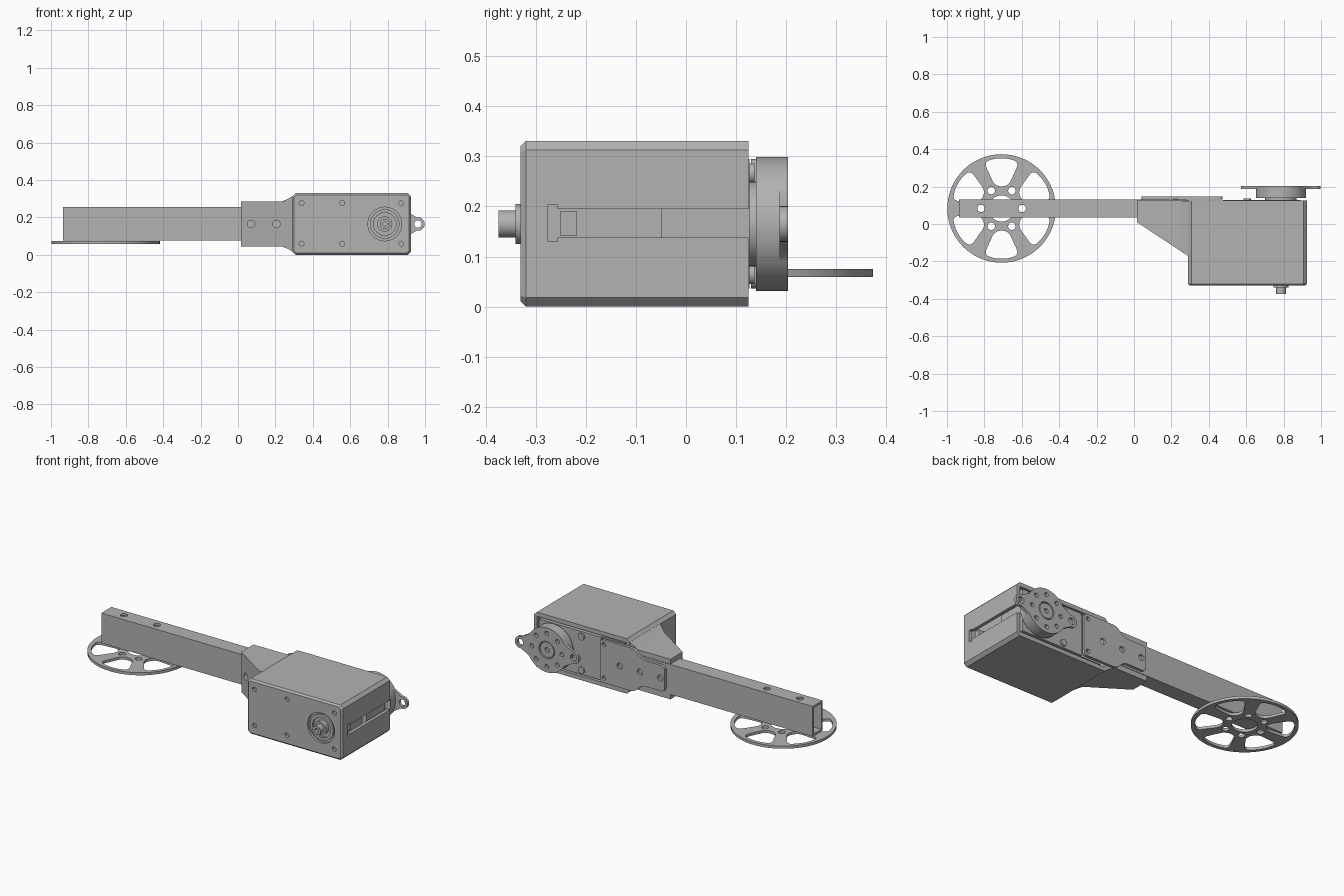
import bpy, bmesh
from math import sin, cos, pi, radians
from mathutils import Vector, Matrix

if "Cube" in bpy.data.objects:
    bpy.data.objects.remove(bpy.data.objects["Cube"], do_unlink=True)

grey = bpy.data.materials.new("machined_grey")
grey.use_nodes = True
grey.diffuse_color = (0.45, 0.45, 0.45, 1)
grey.node_tree.nodes["Principled BSDF"].inputs["Base Color"].default_value = grey.diffuse_color


def finish(name, bm):
    mesh = bpy.data.meshes.new(name)
    bmesh.ops.recalc_face_normals(bm, faces=bm.faces)
    bm.to_mesh(mesh)
    bm.free()
    mesh.materials.append(grey)
    obj = bpy.data.objects.new(name, mesh)
    bpy.context.collection.objects.link(obj)
    return obj


def box_mesh(lo, hi):
    bm = bmesh.new()
    lo, hi = Vector(lo), Vector(hi)
    size = hi - lo
    bmesh.ops.create_cube(bm, size=1, matrix=Matrix.Translation((lo + hi) / 2) @ Matrix.Diagonal((*size, 1)))
    return bm


def box(name, lo, hi):
    return finish(name, box_mesh(lo, hi))


def cylinder(name, radius, start, end, tip=None, sides=40):
    start, end = Vector(start), Vector(end)
    axis = end - start
    bm = bmesh.new()
    turn = axis.to_track_quat('Z', 'Y').to_matrix().to_4x4()
    bmesh.ops.create_cone(bm, cap_ends=True, segments=sides, radius1=radius,
                          radius2=radius if tip is None else tip, depth=axis.length,
                          matrix=Matrix.Translation((start + end) / 2) @ turn)
    return finish(name, bm)


def hull(name, points):
    bm = bmesh.new()
    for p in points:
        bm.verts.new(p)
    bmesh.ops.convex_hull(bm, input=bm.verts)
    bmesh.ops.dissolve_limit(bm, angle_limit=0.01, verts=bm.verts, edges=bm.edges)
    return finish(name, bm)


def activate(obj):
    bpy.ops.object.select_all(action='DESELECT')
    obj.select_set(True)
    bpy.context.view_layer.objects.active = obj


def cut(obj, cutters):
    for c in cutters:
        c.hide_render = True
        mod = obj.modifiers.new("cut", 'BOOLEAN')
        mod.operation = 'DIFFERENCE'
        mod.solver = 'EXACT'
        mod.object = c
        activate(obj)
        bpy.ops.object.modifier_apply(modifier=mod.name)
        bpy.data.objects.remove(c, do_unlink=True)


def arc(x, y, r, a=0, b=360, n=32):
    last = n if b - a >= 360 else n - 1
    angles = [radians(a + (b - a) * i / last) for i in range(n)]
    return [(x + r * cos(t), y + r * sin(t)) for t in angles]


def rounded(points, radius, steps=5):
    out = []
    for i, p in enumerate(points):
        p, a, b = Vector(p), Vector(points[i - 1]), Vector(points[(i + 1) % len(points)])
        s = p + (a - p).normalized() * min(radius, (a - p).length / 2)
        e = p + (b - p).normalized() * min(radius, (b - p).length / 2)
        for k in range(steps + 1):
            t = k / steps
            out.append(tuple(s * (1 - t) ** 2 + p * 2 * t * (1 - t) + e * t * t))
    return out


def plate(name, outlines, thickness, location, upright=False):
    """Flat sheet: first outline is the rim, the others are holes."""
    curve = bpy.data.curves.new(name, 'CURVE')
    curve.dimensions = '2D'
    curve.fill_mode = 'BOTH'
    curve.extrude = thickness / 2
    for pts in outlines:
        spline = curve.splines.new('POLY')
        spline.points.add(len(pts) - 1)
        for q, (x, y) in zip(spline.points, pts):
            q.co = (x, y, 0, 1)
        spline.use_cyclic_u = True
    curve.materials.append(grey)
    obj = bpy.data.objects.new(name, curve)
    bpy.context.collection.objects.link(obj)
    obj.location = location
    if upright:
        obj.rotation_euler.x = pi / 2
    activate(obj)
    bpy.ops.object.convert(target='MESH')
    return bpy.context.object


SX, SZ = 0.785, 0.165      # output shaft axis
BOLTS = (0.07, 0.205)      # bracket bolt positions

# Spoked wheel lying flat under the arm
window = rounded([(-.035, .118), (.035, .118), (.093, .245), (.05, .264), (0, .27),
                  (-.05, .264), (-.093, .245)], 0.035)
holes = [arc(0, 0, 0.07)]
for i in range(6):
    t = i * pi / 3
    holes.append([(x * cos(t) - y * sin(t), x * sin(t) + y * cos(t)) for x, y in window])
    holes.append(arc(0.11 * cos(t), 0.11 * sin(t), 0.02, n=20))
plate("wheel", [arc(0, 0, 0.29, n=72)] + holes, 0.016, (-0.708, 0.083, 0.067))

# Hollow square arm
arm = box("arm_tube", (-0.935, 0.035, 0.076), (0.28, 0.13, 0.257))
cut(arm, [box("bore", (-1, 0.047, 0.088), (0.27, 0.118, 0.245))]
    + [cylinder("hole", 0.02, (x, 0.083, 0), (x, 0.083, 0.4), sides=24) for x in (-0.818, -0.598)])

# Wedge bracket with flared root
wedge = [(0.015, 0.127), (0.015, 0.01), (0.291, -0.172), (0.291, 0.127)]
bracket = hull("wedge_bracket", [(x, y, z) for x, y in wedge for z in (0.045, 0.286)])
cut(bracket, [box("arm_socket", (0, 0.036, 0.077), (0.279, 0.2, 0.256))]
    + [cylinder("hole", 0.02, (x, -0.4, SZ), (x, 0.1, SZ), sides=24) for x in BOLTS])
for name, flat, tall in (("upper_flare", 0.285, 0.313), ("lower_flare", 0.046, 0.018)):
    hull(name, [(0.24, -0.138, flat), (0.24, 0.12, flat), (0.291, -0.172, flat),
                (0.291, 0.12, flat), (0.291, -0.172, tall), (0.291, 0.12, tall)])

# Gearbox housing: chamfered along its length and round the front
bm = box_mesh((0.29, -0.33, 0.0), (0.925, 0.125, 0.331))
side = [e for e in bm.edges if abs(e.verts[0].co.y - e.verts[1].co.y) > 0.1]
bmesh.ops.bevel(bm, geom=side, offset=0.018, segments=1, affect='EDGES')
front = [e for e in bm.edges if all(v.co.y < -0.32 for v in e.verts)]
bmesh.ops.bevel(bm, geom=front, offset=0.01, segments=1, affect='EDGES')
housing = finish("housing", bm)
screws = [(x, z) for x in (0.34, 0.557, 0.872) for z in (0.06, 0.277)]
cut(housing, [
    box("cavity", (0.31, -0.29, 0.025), (0.905, 0.2, 0.306)),
    box("side_slot", (0.89, -0.26, 0.138), (0.95, 0.2, 0.195)),
    box("slot_end", (0.89, -0.277, 0.13), (0.95, -0.257, 0.203)),
    cylinder("shaft_recess", 0.09, (SX, -0.4, SZ), (SX, -0.315, SZ), sides=48)]
    + [cylinder("screw_hole", 0.013, (x, -0.4, z), (x, -0.315, z), sides=20) for x, z in screws])

# Inner drive unit
box("drive_body", (0.33, -0.05, 0.036), (0.89, 0.115, 0.295))
box("drive_gearbox", (0.55, -0.285, 0.06), (0.86, -0.05, 0.27))
box("cable_socket", (0.85, -0.252, 0.142), (0.905, -0.218, 0.19))

# Front shaft and its bearing rings
plate("bearing_ring", [arc(0, 0, 0.078, n=48), arc(0, 0, 0.06, n=48)], 0.012,
      (SX, -0.32, SZ), True)
cylinder("shaft_collar", 0.04, (SX, -0.31, SZ), (SX, -0.34, SZ))
shaft = cylinder("front_shaft", 0.027, (SX, -0.3, SZ), (SX, -0.374, SZ))
cut(shaft, [cylinder("shaft_bore", 0.012, (SX, -0.4, SZ), (SX, -0.35, SZ), sides=20)])

# Rear mounting plate, stepped narrower towards the arm
rim = rounded([(0.04, 0.088), (0.19, 0.088), (0.245, 0.036), (0.472, 0.036),
               (0.472, 0.295), (0.245, 0.295), (0.19, 0.243), (0.04, 0.243)], 0.025)
plate_holes = [arc(x, SZ, 0.018, n=20) for x in (*BOLTS, 0.34)]
plate_holes += [arc(0.445, z, 0.013, n=20) for z in (0.065, 0.266)]
plate("mounting_plate", [rim] + plate_holes, 0.016, (0, 0.138, 0), True)
box("drive_back_cover", (0.476, 0.11, 0.036), (0.89, 0.127, 0.295))
for z in (0.065, 0.266):
    cylinder("cover_post", 0.02, (0.605, 0.12, z), (0.605, 0.137, z), sides=20)

# Output hub and eared horn
cylinder("hub_neck", 0.085, (SX, 0.11, SZ), (SX, 0.15, SZ))
cylinder("hub_disc", 0.134, (SX, 0.14, SZ), (SX, 0.187, SZ), sides=64)
ear = 0.177
horn = (arc(0, 0, 0.134, 30, 150) + arc(-ear, 0, 0.036, 80, 280, 16)
        + arc(0, 0, 0.134, 210, 330) + arc(ear, 0, 0.036, -100, 100, 16))
horn_holes = [arc(s * ear, 0, 0.02, n=20) for s in (-1, 1)] + [arc(0, 0, 0.052)]
horn_holes += [arc(0.1 * cos(i * pi / 4), 0.1 * sin(i * pi / 4), 0.013, n=16) for i in range(8)]
plate("output_horn", [horn] + horn_holes, 0.017, (SX, 0.1955, SZ), True)
plate("horn_boss", [arc(0, 0, 0.046), arc(0, 0, 0.014, n=20)], 0.015, (SX, 0.194, SZ), True)

# Smooth round walls, keep edges sharp
for obj in bpy.context.scene.objects:
    if obj.type == 'MESH':
        activate(obj)
        bpy.ops.object.shade_smooth_by_angle(angle=radians(30))
